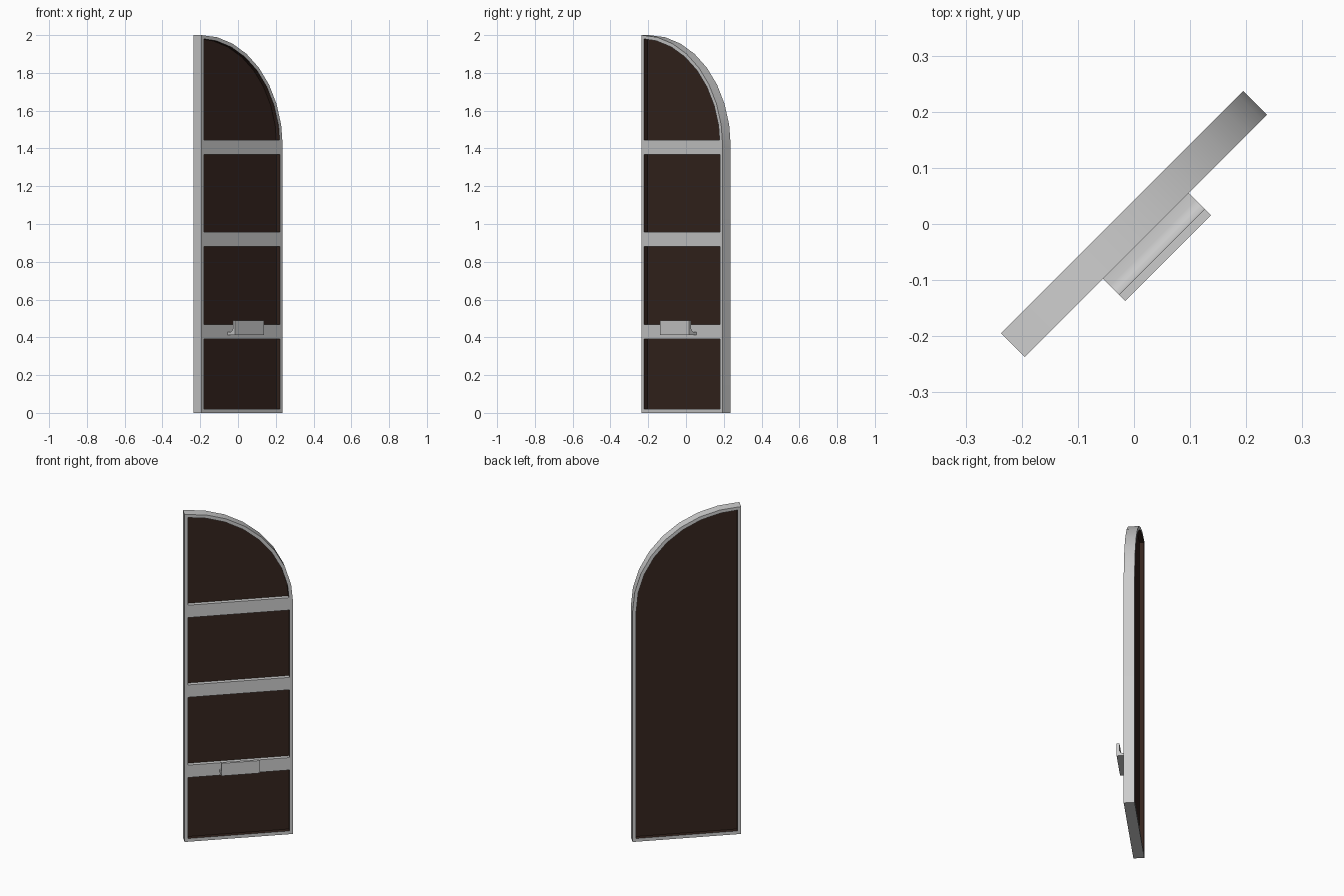
import bpy, bmesh, math
from mathutils import Matrix

if "Cube" in bpy.data.objects:
    bpy.data.objects.remove(bpy.data.objects["Cube"])

TURN = Matrix.Rotation(math.radians(45), 4, 'Z')   # the door stands diagonally
HALF, DEPTH, RIM = 0.305, 0.03, 0.02
SPRING, TOP = 1.41, 2.0

wood = bpy.data.materials.new("dark_wood")
wood.diffuse_color = (0.035, 0.0175, 0.0125, 1)
wood.use_nodes = True
wood.node_tree.nodes["Principled BSDF"].inputs["Base Color"].default_value = wood.diffuse_color
grey = bpy.data.materials.new("grey_metal")


def finish(name, bm, mats=()):
    bmesh.ops.recalc_face_normals(bm, faces=bm.faces)
    bm.transform(TURN)
    me = bpy.data.meshes.new(name)
    bm.to_mesh(me)
    bm.free()
    for m in mats:
        me.materials.append(m)
    ob = bpy.data.objects.new(name, me)
    bpy.context.collection.objects.link(ob)
    bpy.ops.object.select_all(action='DESELECT')
    ob.select_set(True)
    bpy.context.view_layer.objects.active = ob
    bpy.ops.object.shade_smooth_by_angle(angle=math.radians(30))
    return ob


def outline(inset):
    """Quarter-arched door outline in the x-z plane."""
    pts = [(-HALF + inset, inset), (HALF - inset, inset)]
    for i in range(9):
        a = math.pi / 2 * i / 8
        x = -HALF + (2 * HALF - inset) * math.cos(a)
        pts.append((max(x, -HALF + inset), SPRING + (TOP - SPRING - inset) * math.sin(a)))
    return pts


def extrude(name, pts, to3d, a, b, mats=()):
    """Solid prism of a profile between two offsets."""
    bm = bmesh.new()
    va = [bm.verts.new(to3d(p, a)) for p in pts]
    vb = [bm.verts.new(to3d(p, b)) for p in pts]
    bm.faces.new(va)
    bm.faces.new(vb)
    n = len(pts)
    for i in range(n):
        j = (i + 1) % n
        bm.faces.new((va[i], va[j], vb[j], vb[i]))
    return finish(name, bm, mats)


# Frame: ring with grey outside and dark inner walls
bm = bmesh.new()
loops = [[bm.verts.new((x, y, z)) for x, z in outline(r)]
         for r, y in ((0, -DEPTH), (0, DEPTH), (RIM, DEPTH), (RIM, -DEPTH))]
for k in range(4):
    p, q = loops[k], loops[(k + 1) % 4]
    for i in range(len(p)):
        j = (i + 1) % len(p)
        f = bm.faces.new((p[i], p[j], q[j], q[i]))
        f.material_index = 1 if k == 2 else 0
finish("door_frame", bm, (grey, wood))

# Recessed panel
extrude("door_panel", outline(RIM), lambda p, y: (p[0], y, p[1]), -0.005, 0.005, (wood,))

# Three cross bars on the front
for i, z in enumerate((0.43, 0.92, 1.407)):
    w, h = HALF - RIM, 0.038
    rect = [(-w, z - h), (w, z - h), (w, z + h), (-w, z + h)]
    extrude(f"cross_bar_{i + 1}", rect, lambda p, y: (p[0], y, p[1]), -DEPTH, -0.004)

# Hooked tray on the lowest bar, with a rounded inner corner
hook = [(0.03, 0.413), (0.086, 0.413), (0.086, 0.49), (0.07, 0.49)]
for i in range(5):
    a = math.pi / 2 * i / 4
    hook.append((0.048 + 0.022 * math.cos(a), 0.45 - 0.022 * math.sin(a)))
hook.append((0.03, 0.428))
extrude("hook_tray", hook, lambda p, x: (x, -p[0], p[1]), -0.108, 0.108)
